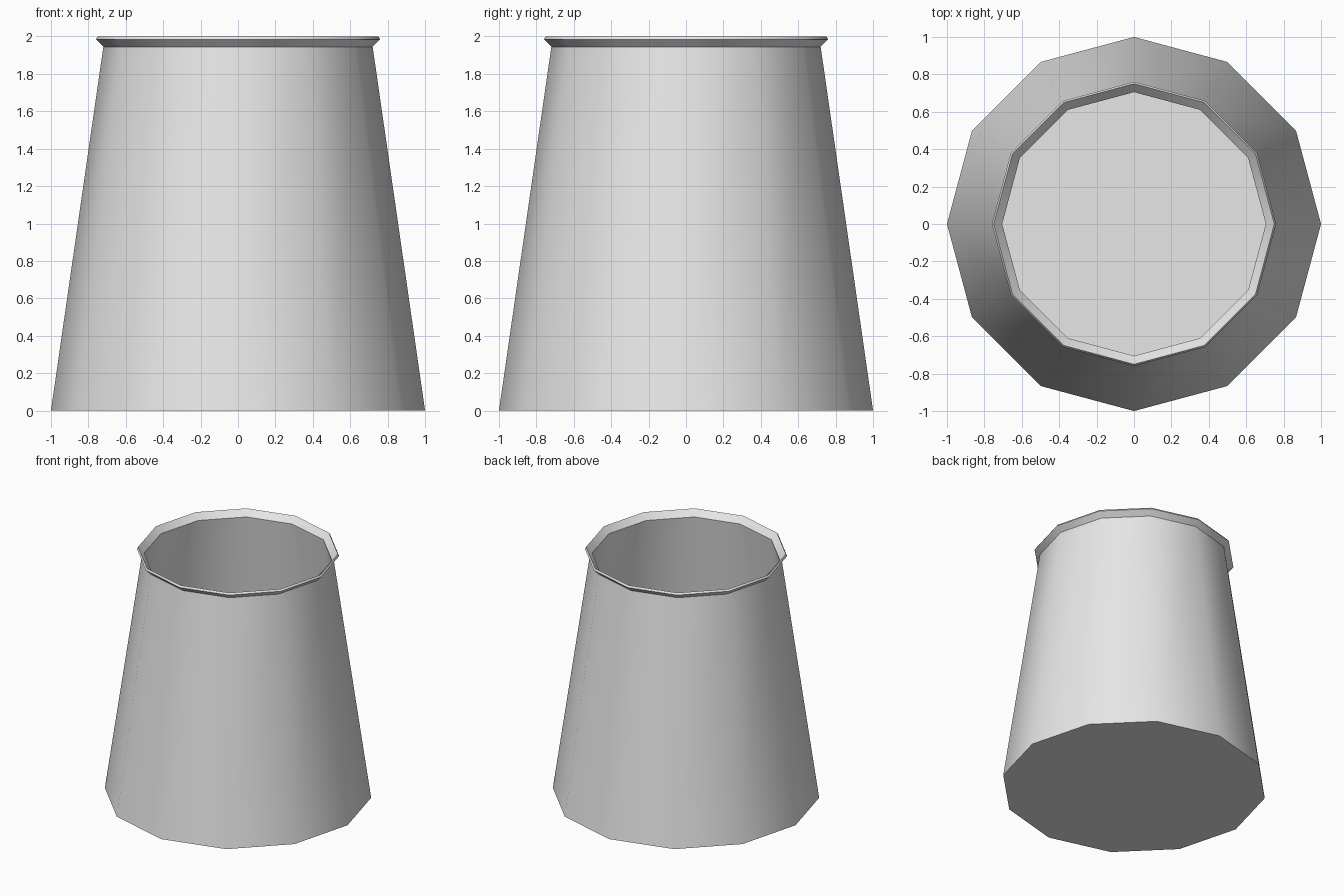
import bpy, bmesh, math

cube = bpy.data.objects.get("Cube")
if cube:
    bpy.data.objects.remove(cube, do_unlink=True)

SIDES = 12

grey = bpy.data.materials.new("plain_grey")
grey.use_nodes = True
colour = (0.8, 0.8, 0.8, 1)
grey.diffuse_color = colour
grey.node_tree.nodes["Principled BSDF"].inputs["Base Color"].default_value = colour

# Radius and height: outer wall, flared lip, then down the inside wall
profile = [(1.0, 0.0), (0.72, 1.945), (0.76, 1.985), (0.75, 2.0),
           (0.705, 1.95), (0.985, 0.015)]

bm = bmesh.new()
rings = []
for radius, height in profile:
    ring = []
    for i in range(SIDES):
        a = math.tau * i / SIDES
        ring.append(bm.verts.new((radius * math.cos(a), radius * math.sin(a), height)))
    rings.append(ring)

# Walls and lip
for low, high in zip(rings, rings[1:]):
    for i in range(SIDES):
        j = (i + 1) % SIDES
        bm.faces.new((low[i], low[j], high[j], high[i]))

# Underside and inside floor
bm.faces.new(list(reversed(rings[0])))
bm.faces.new(rings[-1])

mesh = bpy.data.meshes.new("bucket")
bm.to_mesh(mesh)
bm.free()
mesh.materials.append(grey)
bucket = bpy.data.objects.new("bucket", mesh)
bpy.context.collection.objects.link(bucket)

# Smooth round the walls, crisp at the lip and base
bpy.ops.object.select_all(action='DESELECT')
bucket.select_set(True)
bpy.context.view_layer.objects.active = bucket
bpy.ops.object.shade_smooth_by_angle(angle=math.radians(35))
